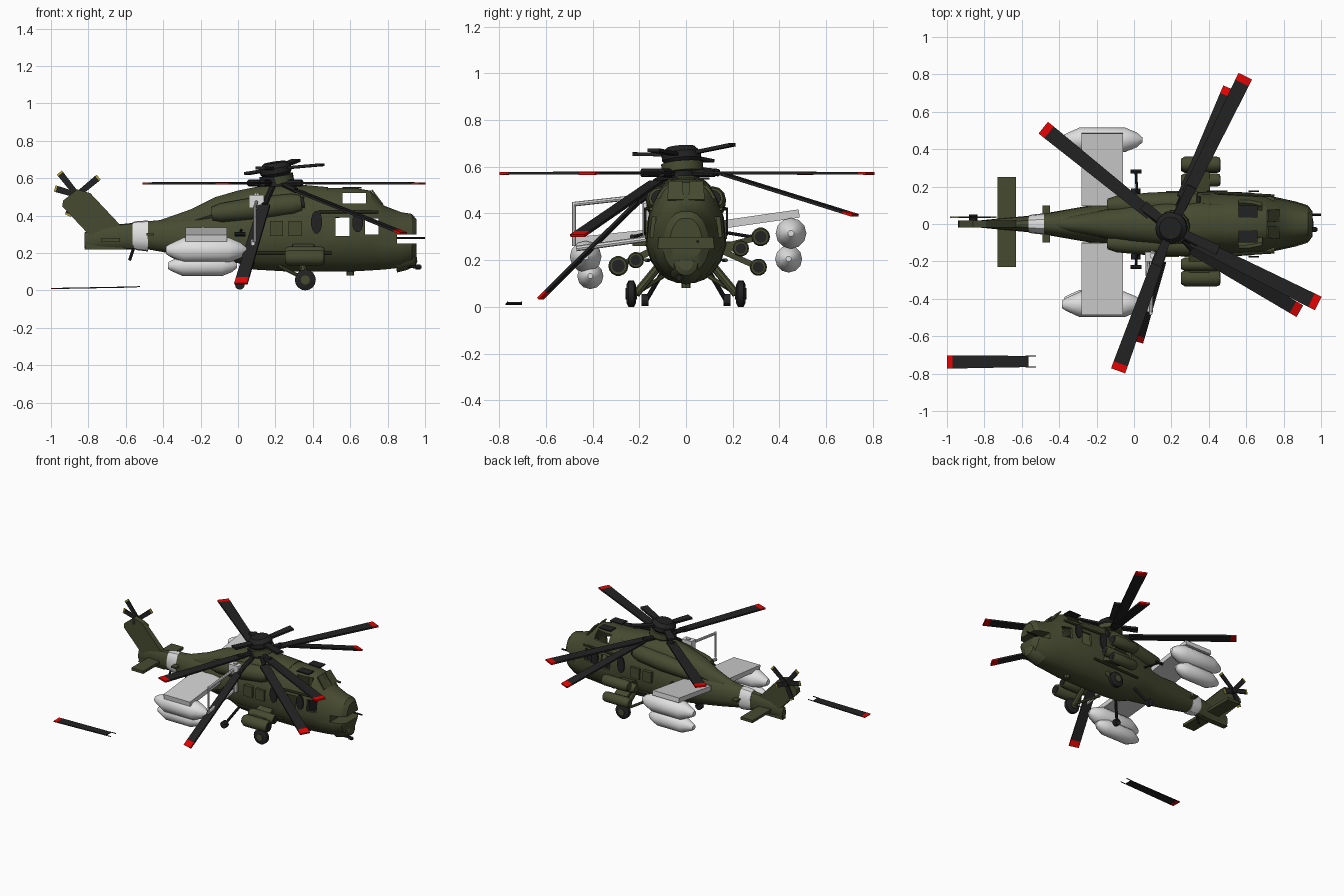
import bpy, bmesh, math
from mathutils import Vector as V

if "Cube" in bpy.data.objects:
    bpy.data.objects.remove(bpy.data.objects["Cube"])

def mat(name, c):
    m = bpy.data.materials.new(name)
    m.diffuse_color = (*c, 1)
    m.use_nodes = True
    m.node_tree.nodes["Principled BSDF"].inputs["Base Color"].default_value = m.diffuse_color
    return m

OLIVE = mat("olive_paint", (0.062, 0.07, 0.03))
BLACK = mat("rotor_black", (0.016, 0.016, 0.016))
RED = mat("tip_red", (0.8, 0.001, 0.001))
LIGHT = mat("bare_light_grey", (0.74, 0.74, 0.74))
GREY = mat("wing_grey", (0.64, 0.64, 0.64))
YELLOW = mat("tip_yellow", (0.5, 0.42, 0.05))

def finish(name, bm, m, angle=30):
    bmesh.ops.recalc_face_normals(bm, faces=bm.faces)
    me = bpy.data.meshes.new(name)
    bm.to_mesh(me)
    bm.free()
    ob = bpy.data.objects.new(name, me)
    bpy.context.collection.objects.link(ob)
    me.materials.append(m)
    if angle:
        bpy.context.view_layer.objects.active = ob
        ob.select_set(True)
        bpy.ops.object.shade_smooth_by_angle(angle=math.radians(angle))
        ob.select_set(False)
    return ob

def skin(name, rings, m, angle=30):
    bm = bmesh.new()
    rs = [[bm.verts.new(p) for p in r] for r in rings]
    n = len(rs[0])
    for a, b in zip(rs, rs[1:]):
        for i in range(n):
            bm.faces.new((a[i], a[(i + 1) % n], b[(i + 1) % n], b[i]))
    bm.faces.new(rs[0])
    bm.faces.new(rs[-1])
    return finish(name, bm, m, angle)

def loft(name, sections, m, n=20, e=2.8, taper=0.25, yc=0):
    """Sections along x: (x, z_bottom, z_top, half_width)."""
    rings = []
    for x, zb, zt, hw in sections:
        ring = []
        for i in range(n):
            a = 2 * math.pi * (i + .5) / n
            c, s = math.cos(a), math.sin(a)
            u = math.copysign(abs(c) ** (2 / e), c)
            w = math.copysign(abs(s) ** (2 / e), s)
            k = 1 - taper * max(0, w) - 0.35 * max(0, -w - .4)
            ring.append((x, yc + hw * u * k, (zb + zt) / 2 + (zt - zb) / 2 * w))
        rings.append(ring)
    return skin(name, rings, m)

def lathe(name, p0, p1, prof, m, n=12):
    """Round part about the axis p0-p1; prof = (fraction, radius)."""
    p0, p1 = V(p0), V(p1)
    q = (p1 - p0).to_track_quat('Z', 'Y')
    return skin(name, [[p0.lerp(p1, t) + q @ V((r * math.cos(2 * math.pi * i / n), r * math.sin(2 * math.pi * i / n), 0))
                        for i in range(n)] for t, r in prof], m)

def rod(name, p0, p1, r, m, n=8):
    return lathe(name, p0, p1, [(0, r), (1, r)], m, n)

def slab(name, p0, p1, w0, w1, th, m, side=None):
    """Tapered flat bar from p0 to p1."""
    p0, p1 = V(p0), V(p1)
    d = (p1 - p0).normalized()
    s = V(side) if side else d.cross(V((0, 0, 1))).normalized()
    u = s.cross(d).normalized()
    return skin(name, [[p + s * a * w / 2 + u * b * th / 2 for a, b in ((-1, -1), (1, -1), (1, 1), (-1, 1))]
                       for p, w in ((p0, w0), (p1, w1))], m, 0)

def blade(name, p0, p1, w0, w1, tip=0.04, tipmat=RED, th=0.012, side=None):
    p0, p1 = V(p0), V(p1)
    q = p1 - (p1 - p0).normalized() * tip
    slab(name, p0, q, w0, w1, th, BLACK, side)
    slab(name + "_tip", q, p1, w1, w1, th, tipmat, side)

def box(name, x, y, z, m):
    return skin(name, [[(a, y[0], z[0]), (a, y[1], z[0]), (a, y[1], z[1]), (a, y[0], z[1])] for a in x], m, 0)

# Fuselage with a hollow cockpit, open windows and a split nose
body = loft("fuselage", [(-.49, .22, .37, .055), (-.32, .19, .385, .085), (-.15, .165, .41, .115),
    (.0, .145, .45, .14), (.08, .11, .49, .155), (.25, .1, .53, .168), (.45, .1, .55, .175),
    (.62, .1, .55, .17), (.71, .105, .535, .155), (.78, .11, .455, .14), (.87, .12, .42, .12),
    (.93, .145, .41, .1), (.955, .2, .38, .07)], OLIVE)
cutters = [loft("cockpit_cutter", [(.49, .17, .53, .155), (.62, .17, .53, .15), (.7, .17, .515, .135),
                                   (.78, .17, .435, .12), (.83, .18, .41, .105)], OLIVE)]
holes = [(.52, .595, .29, .39), (.68, .75, .30, .385), (.56, .685, .465, .52), (.85, 1.05, .25, .298)]
cutters += [box("window_cutter", (a, b), (-.4, .4), (c, d), OLIVE) for a, b, c, d in holes]
for cut in cutters:
    cut.hide_render = True
    cut.hide_viewport = True
    mod = body.modifiers.new("cut", 'BOOLEAN')
    mod.object = cut
    mod.operation = 'DIFFERENCE'
    mod.solver = 'EXACT'
# Crew seats
for x, z in ((.6, .17), (.76, .17)):
    box("seat_back", (x, x + .03), (-.05, .05), (z, z + .22), BLACK)
    box("seat_base", (x, x + .08), (-.05, .05), (z, z + .06), BLACK)

# Engine deck, intakes and tail boom
loft("engine_deck", [(-.42, .3, .375, .03), (-.25, .33, .435, .06), (-.12, .36, .5, .085), (.0, .38, .535, .1),
    (.15, .4, .565, .115), (.35, .42, .565, .12), (.48, .45, .553, .11)], OLIVE, 16, 2.5)
loft("broken_boom_ring", [(-.565, .225, .365, .047), (-.54, .215, .37, .052), (-.48, .208, .374, .058)], LIGHT, 14)
loft("tail_boom", [(-.82, .225, .31, .02), (-.72, .22, .345, .03), (-.55, .22, .362, .046)], OLIVE, 14)
for s in (-1, 1):
    lathe("engine_nacelle", (-.14, s * .1, .41), (.34, s * .115, .465),
          [(0, .035), (.1, .05), (.5, .062), (.9, .058), (1, .045)], OLIVE)
    rod("intake_mouth", (.33, s * .115, .464), (.355, s * .115, .466), .035, BLACK, 12)
    rod("door_rail", (.43, s * .168, .42), (.75, s * .15, .42), .008, OLIVE)
    rod("lower_rail", (.1, s * .16, .2), (.5, s * .172, .2), .008, OLIVE)
    for x, z, w, h in ((.42, .365, .03, .062), (.64, .365, .03, .055)):
        skin("dark_window", [[(x + w * math.cos(a), s * y, z + h * math.sin(a)) for a in
             [math.pi * (k + .5) / 6 for k in range(12)]] for y in (.172, .18)], BLACK)
    for x in (.17, .27):
        box("side_panel", (x, x + .07), (s * .15, s * .176), (.29, .37), OLIVE)
    slab("boom_tab", (-.47, s * .04, .3), (-.47, s * .1, .3), .04, .04, .012, OLIVE)
    slab("wind_screen_pane", (.715, s * .045, .537), (.775, s * .045, .458), .06, .07, .008, OLIVE)
    box("roof_window", (.56, .66), (s * .035, s * .1), (.546, .554), BLACK)
    # Main landing gear
    rod("gear_leg", (.34, s * .12, .17), (.36, s * .215, .055), .018, OLIVE)
    rod("gear_brace", (.22, s * .1, .13), (.36, s * .21, .06), .01, OLIVE)
    lathe("main_wheel", (.36, s * .215, .056), (.36, s * .255, .056),
          [(0, .04), (.2, .056), (.8, .056), (1, .04)], BLACK, 16)
    rod("wheel_hub", (.36, s * .21, .056), (.36, s * .26, .056), .025, OLIVE, 10)
    rod("rear_strut", (.08, s * .1, .15), (.01, s * .17, .03), .01, BLACK)
    rod("rear_wheel", (.01, s * .16, .03), (.01, s * .19, .03), .026, BLACK, 12)
# Side spars with small dark fittings
for y in (-.23, .28):
    rod("side_spar", (.02, math.copysign(.1, y), .33), (.01, y, .3), .007, BLACK)
    rod("spar_end", (-.02, y, .3), (.04, y, .3), .011, BLACK)

# Weapon pods on short arms
for y, z, r in ((-.29, .175, .043), (-.215, .2, .035), (.32, .3, .04), (.31, .17, .037), (.235, .25, .035)):
    lathe("side_pod", (.25, y, z), (.46, y, z), [(0, r * .7), (.1, r), (.92, r), (1, r * .85)], OLIVE, 14)
    rod("pod_mouth", (.455, y, z), (.463, y, z), r * .65, BLACK, 12)
    slab("pod_arm", (.35, math.copysign(.13, y), .25), (.35, y, z), .12, .1, .025, OLIVE)

# Nose details
lathe("chin_sensor", (.84, 0, .17), (.955, 0, .185), [(0, .075), (.5, .068), (.9, .05), (1, .03)], OLIVE, 12)
rod("upper_probe", (.83, .05, .28), (1, .05, .28), .006, BLACK)
rod("lower_gun", (.82, -.03, .13), (.98, -.03, .125), .008, BLACK)
rod("gun_muzzle", (.95, -.03, .126), (.975, -.03, .125), .013, BLACK)
rod("belly_light", (.6, 0, .08), (.6, 0, .12), .02, OLIVE)

# Tail fin, stabiliser and tail rotor
fin = ((-.82, .22), (-.79, .29), (-.94, .45), (-.935, .48), (-.86, .54), (-.79, .52), (-.63, .35), (-.6, .3), (-.6, .22))
skin("tail_fin", [[(x, y, z) for x, z in fin] for y in (-.02, .02)], OLIVE, 0)
slab("stabiliser", (-.68, -.23, .27), (-.68, .25, .27), .1, .1, .02, OLIVE)
rod("tail_rotor_hub", (-.86, -.02, .51), (-.86, .05, .51), .022, BLACK, 10)
for x, z in ((-.955, .63), (-.745, .605), (-.98, .545), (-.775, .475), (-.91, .40)):
    blade("tail_rotor_blade", (-.86, .035, .51), (x, .035, z), .03, .035, .01, YELLOW, .008,
          V((x + .86, 0, z - .51)).normalized().cross(V((0, 1, 0))))
rod("tail_skid", (-.56, 0, .22), (-.58, 0, .16), .008, BLACK)

# Stub wings with tanks, lying slightly rolled
for s, zi, zo, tanks in ((-1, .32, .28, ((-.43, .215, .068), (-.41, .132, .056))),
                         (1, .345, .4, ((.45, .315, .066), (.44, .205, .058)))):
    slab("stub_wing", (-.17, s * .1, zi), (-.17, s * .485, zo), .22, .22, .035, GREY)
    for i, (y, z, r) in enumerate(tanks):
        lathe("wing_tank", (-.385 + .01 * i, y, z), (.045 - .05 * i, y, z),
              [(0, r * .3), (.05, r * .5), (.22, r), (.78, r), (.93, r * .6), (1, r * .2)], LIGHT, 12)
        box("tank_pylon", (-.26, -.08), (y - .012, y + .012), (z, z + .075), GREY)

# Loose light frame on the near side
for a, b, r in (((.1, -.12, .48), (.09, -.48, .44), .01), ((.09, -.48, .45), (.09, -.48, .26), .008),
                ((.07, -.1, .3), (.08, -.47, .25), .012), ((.1, -.17, .52), (.1, -.17, .3), .016)):
    rod("loose_frame", a, b, r, LIGHT)
box("frame_bracket", (.06, .14), (-.2, -.15), (.44, .51), LIGHT)

# Intact main rotor
hub = V((.19, -.03, .575))
rod("rotor_mast", (.19, -.02, .5), (.19, -.02, .64), .04, OLIVE, 14)
rod("lower_hub", hub - V((0, 0, .02)), hub + V((0, 0, .03)), .075, BLACK, 16)
for x, y in ((-.485, .515), (.595, .79), (.985, -.425), (-.085, -.785)):
    tip = V((x, y, .572))
    d = (tip - hub).normalized()
    rod("blade_grip", hub, hub + d * .17, .018, BLACK)
    blade("main_blade", hub + d * .13, tip, .062, .08)

# Broken rotor: tilted head, stubs, drooped blades and one fallen blade
top = V((.2, -.02, .65))
tilt = V((-.15, -.08, 1)).normalized()
lathe("upper_hub", top - tilt * .05, top + tilt * .035, [(0, .06), (.35, .085), (.7, .085), (1, .06)], BLACK, 16)
rod("upper_collar", top - tilt * .075, top - tilt * .035, .09, OLIVE, 16)
for p in ((.31, .2, .695), (.45, -.14, .672), (.12, -.22, .655), (.05, .1, .625)):
    slab("broken_stub", top, p, .04, .055, .015, BLACK)
for p0, p1 in (((.26, .14, .575), (.51, .725, .392)), ((.31, -.13, .535), (.885, -.465, .305)),
               ((.14, -.2, .455), (.015, -.625, .035))):
    blade("drooped_blade", p0, p1, .065, .072, .045)
    rod("drooped_root", top - V((0, 0, .06)), p0, .016, BLACK)
blade("fallen_blade", (-.565, -.735, .018), (-1, -.738, .01), .06, .07, .03, RED, .006)
for y in (-.705, -.765):
    rod("fallen_splinter", (-.58, y, .018), (-.525, y, .02), .003, BLACK, 6)
